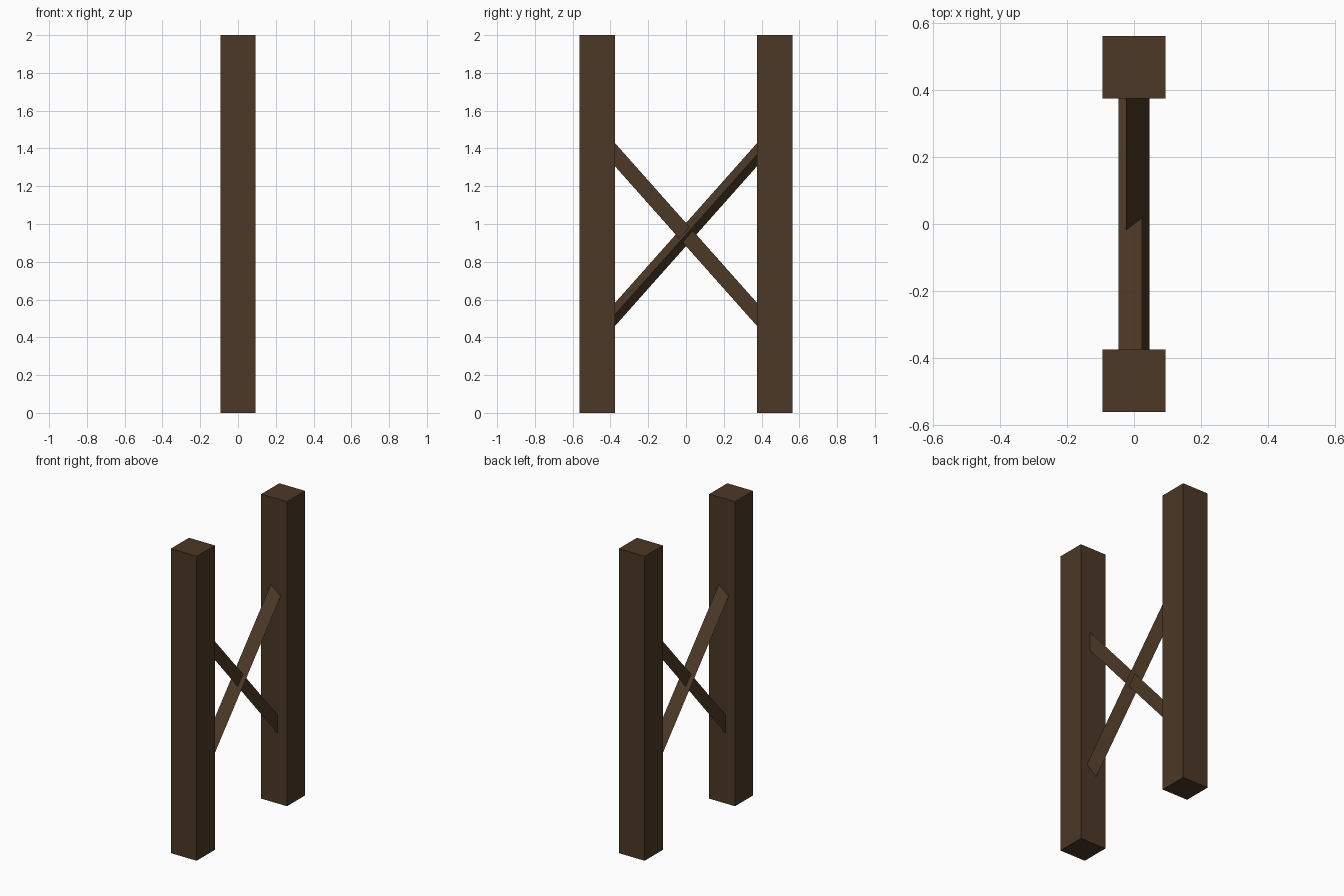
import bpy, bmesh, math
from mathutils import Vector

if "Cube" in bpy.data.objects:
    bpy.data.objects.remove(bpy.data.objects["Cube"])

wood = bpy.data.materials.new("dark_brown_wood")
wood.diffuse_color = (0.072, 0.040, 0.020, 1)
wood.use_nodes = True
wood.node_tree.nodes["Principled BSDF"].inputs["Base Color"].default_value = wood.diffuse_color

POST = 0.1875      # post thickness
OFFSET = 0.46875   # post centre distance from the middle
CROSS_Z = 0.944    # height where the braces cross
SLOPE = 1.125      # rise of a brace per unit of y
RADIUS = 0.0469    # radius of the three-sided brace section


def add_object(name, bm):
    bmesh.ops.recalc_face_normals(bm, faces=bm.faces)
    mesh = bpy.data.meshes.new(name)
    bm.to_mesh(mesh)
    bm.free()
    mesh.materials.append(wood)
    obj = bpy.data.objects.new(name, mesh)
    bpy.context.collection.objects.link(obj)
    return obj


def post(name, side):
    bm = bmesh.new()
    bmesh.ops.create_cube(bm, size=1)
    for v in bm.verts:
        v.co = Vector((v.co.x * POST, v.co.y * POST + side * OFFSET, v.co.z * 2 + 1))
    add_object(name, bm)


def brace(name, side):
    # Triangular beam: its pointed edge faces +x or -x, ends hidden in the posts
    along = Vector((0, 1, side * SLOPE)).normalized()
    across = Vector((0, -along.z, along.y))
    reach = 0.44 * math.sqrt(1 + SLOPE ** 2)
    centre = Vector((0, 0, CROSS_Z))
    bm = bmesh.new()
    rings = []
    for end in (-1, 1):
        ring = []
        for i in range(3):
            a = math.tau * i / 3
            p = Vector((side * RADIUS * math.cos(a), 0, 0)) + across * RADIUS * math.sin(a)
            ring.append(bm.verts.new(centre + along * end * reach + p))
        rings.append(ring)
        bm.faces.new(ring)
    for i in range(3):
        j = (i + 1) % 3
        bm.faces.new((rings[0][i], rings[0][j], rings[1][j], rings[1][i]))
    add_object(name, bm)


# Upright posts
post("front_post", -1)
post("back_post", 1)

# Crossed braces
brace("rising_brace", 1)
brace("falling_brace", -1)
